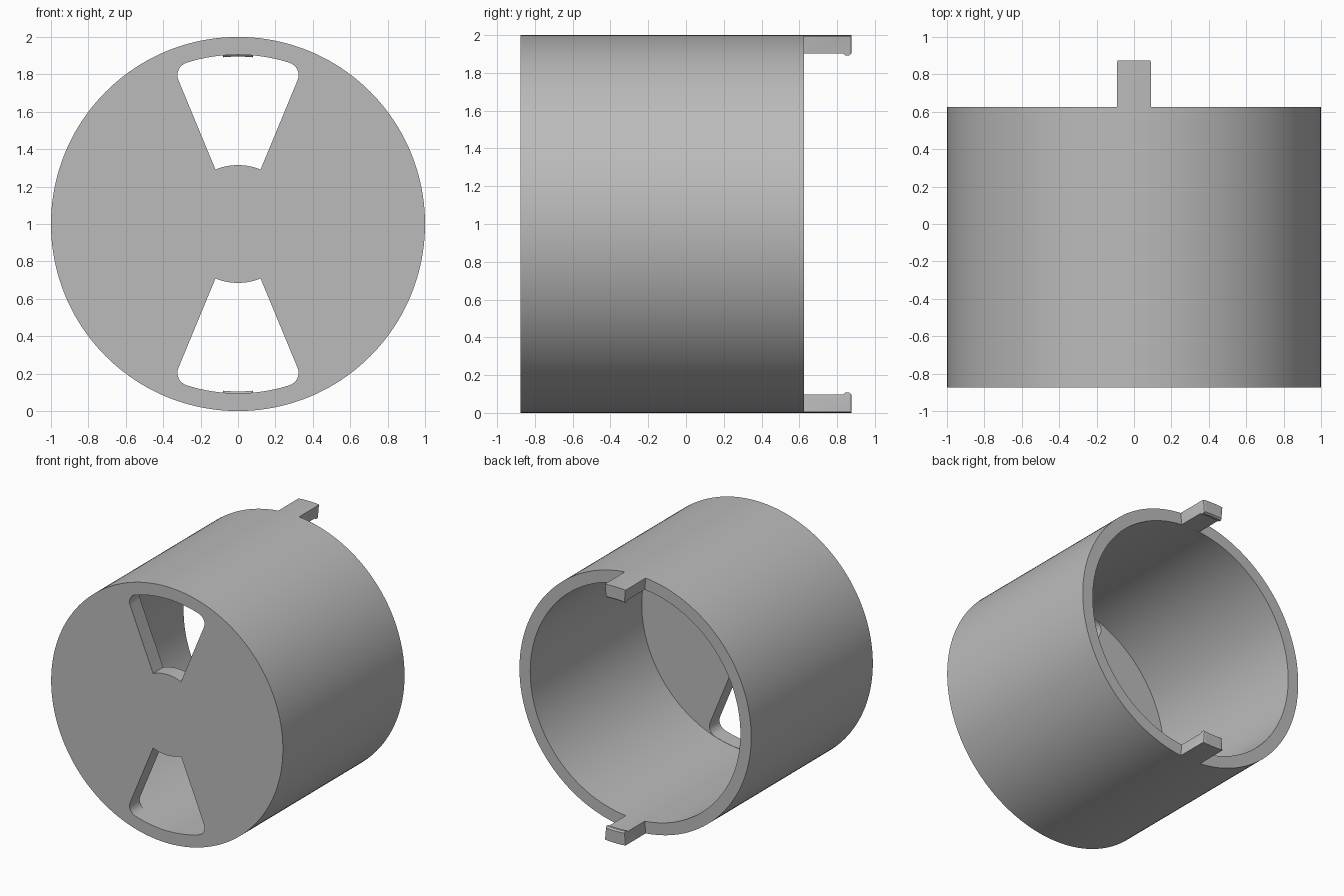
import bpy, bmesh
from math import sin, cos, asin, radians, sqrt, pi

OUTER, INNER = 1.0, 0.907
FRONT, FLOOR, RIM = -0.875, -0.75, 0.625
AXIS_Z = 1.0

old = bpy.data.objects.get("Cube")
if old:
    bpy.data.objects.remove(old, do_unlink=True)

grey = bpy.data.materials.new("plain_grey")
grey.use_nodes = True
colour = (0.5, 0.5, 0.5, 1)
grey.diffuse_color = colour
grey.node_tree.nodes["Principled BSDF"].inputs["Base Color"].default_value = colour


def polar(r, a, y):
    """Point at radius r and angle a from straight up, around the y axis."""
    return (r * sin(a), y, AXIS_Z + r * cos(a))


def finish(bm, name):
    bmesh.ops.recalc_face_normals(bm, faces=bm.faces)
    mesh = bpy.data.meshes.new(name)
    bm.to_mesh(mesh)
    bm.free()
    ob = bpy.data.objects.new(name, mesh)
    bpy.context.collection.objects.link(ob)
    mesh.materials.append(grey)
    return ob


def smooth(ob):
    bpy.ops.object.select_all(action='DESELECT')
    ob.select_set(True)
    bpy.context.view_layer.objects.active = ob
    bpy.ops.object.shade_smooth_by_angle(angle=radians(30))


def make_cup(segments=160):
    """Revolved wall with a closed front disc."""
    bm = bmesh.new()
    profile = [(OUTER, FRONT), (OUTER, RIM), (INNER, RIM), (INNER, FLOOR)]
    rings = [[bm.verts.new(polar(r, 2 * pi * i / segments, y)) for i in range(segments)]
             for r, y in profile]
    for a, b in zip(rings, rings[1:]):
        for i in range(segments):
            j = (i + 1) % segments
            bm.faces.new((a[i], a[j], b[j], b[i]))
    bm.faces.new(rings[0])
    bm.faces.new(rings[-1])
    return finish(bm, "cup_body")


def make_window_cutter(turn):
    """Wedge opening with rounded outer corners."""
    r_in, r_out, half, fillet = 0.315, 0.905, radians(22.5), 0.07
    r_mid = r_out - fillet
    centre = half - asin(fillet / r_mid)
    cx, cz = r_mid * sin(centre), r_mid * cos(centre)
    # right half of the outline, from inner middle round to outer middle
    side = [(r_in * sin(half * i / 8), r_in * cos(half * i / 8)) for i in range(9)]
    for i in range(9):
        a = half + pi / 2 + (centre - half - pi / 2) * i / 8
        side.append((cx + fillet * sin(a), cz + fillet * cos(a)))
    side += [(r_out * sin(centre * i / 8), r_out * cos(centre * i / 8)) for i in range(7, -1, -1)]
    outline = side + [(-x, z) for x, z in side[-2:0:-1]]
    bm = bmesh.new()
    verts = [bm.verts.new((x * turn, FRONT - 0.1, AXIS_Z + z * turn)) for x, z in outline]
    face = bm.faces.new(verts)
    out = bmesh.ops.extrude_face_region(bm, geom=[face])
    moved = [v for v in out["geom"] if isinstance(v, bmesh.types.BMVert)]
    bmesh.ops.translate(bm, verts=moved, vec=(0, FLOOR - FRONT + 0.15, 0))
    ob = finish(bm, "window_cutter")
    ob.hide_render = True
    return ob


def make_tab(name, turn, steps=8):
    """Curved locking tab with a small inward hook at its tip."""
    tip, half = 0.875, asin(0.09)
    profile = [(OUTER, RIM), (OUTER, tip), (0.905, tip), (0.895, 0.862),
               (0.895, 0.845), (INNER, 0.833), (INNER, RIM)]
    bm = bmesh.new()
    cuts = [[bm.verts.new(polar(r, turn - half + 2 * half * i / steps, y)) for r, y in profile]
            for i in range(steps + 1)]
    n = len(profile)
    for a, b in zip(cuts, cuts[1:]):
        for i in range(n):
            j = (i + 1) % n
            bm.faces.new((a[i], a[j], b[j], b[i]))
    for cut in (cuts[0], cuts[-1]):
        bm.faces.new(cut)
    # soften the two end corners
    corners = [bm.edges.get((cut[1], cut[2])) for cut in (cuts[0], cuts[-1])]
    bmesh.ops.bevel(bm, geom=corners, offset=0.008, segments=2, affect='EDGES', profile=0.5)
    return finish(bm, name)


# Cup with two opposite windows
cup = make_cup()
cutters = [make_window_cutter(turn) for turn in (1, -1)]
bpy.context.view_layer.objects.active = cup
for cutter in cutters:
    mod = cup.modifiers.new("window", 'BOOLEAN')
    mod.object, mod.operation, mod.solver = cutter, 'DIFFERENCE', 'EXACT'
    bpy.ops.object.modifier_apply(modifier=mod.name)
for cutter in cutters:
    bpy.data.objects.remove(cutter, do_unlink=True)
smooth(cup)

# Two tabs on the back rim
for tab_name, angle in (("upper_tab", 0), ("lower_tab", pi)):
    smooth(make_tab(tab_name, angle))
